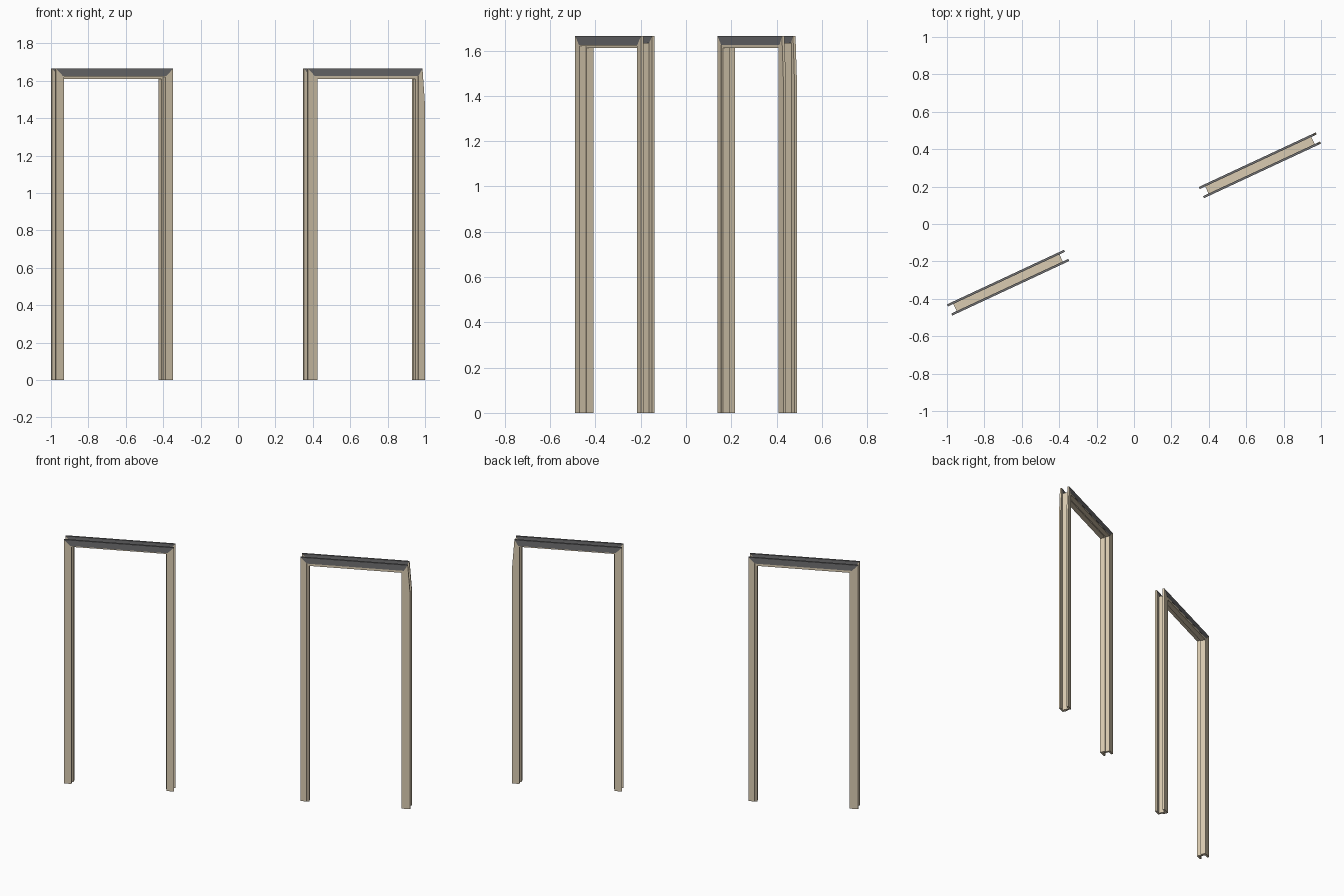
import bpy, bmesh, math
from mathutils import Matrix

if "Cube" in bpy.data.objects:
    bpy.data.objects.remove(bpy.data.objects["Cube"])

ANGLE = math.radians(25)
H, TOP = 0.345, 1.665      # half width and height over the casings
CASING = 0.040             # casing board width
DEPTH, BOARD = 0.033, 0.012  # half depth of the frame, casing thickness
SPREAD = 0.743             # distance of each frame from the centre


def material(name, rgb):
    m = bpy.data.materials.new(name)
    m.diffuse_color = (*rgb, 1)
    m.use_nodes = True
    m.node_tree.nodes["Principled BSDF"].inputs["Base Color"].default_value = m.diffuse_color
    return m


wood = material("pale_wood", (0.70, 0.60, 0.44))
grey = material("dark_grey", (0.16, 0.16, 0.165))


def prism(name, outline, y0, y1, mat, matrix):
    """Extrude an x/z outline along y."""
    bm = bmesh.new()
    face = bm.faces.new([bm.verts.new((x, y0, z)) for x, z in outline])
    ext = bmesh.ops.extrude_face_region(bm, geom=[face])
    verts = [v for v in ext["geom"] if isinstance(v, bmesh.types.BMVert)]
    bmesh.ops.translate(bm, verts=verts, vec=(0, y1 - y0, 0))
    bmesh.ops.recalc_face_normals(bm, faces=bm.faces)
    mesh = bpy.data.meshes.new(name)
    bm.to_mesh(mesh)
    bm.free()
    mesh.materials.append(mat)
    ob = bpy.data.objects.new(name, mesh)
    ob.matrix_world = matrix
    bpy.context.collection.objects.link(ob)
    return ob


def arch(outer, inner):
    """Upside-down U outline; both values are insets from the casing edge."""
    a, b = H - outer, H - inner
    return [(-a, 0), (-a, TOP - outer), (a, TOP - outer), (a, 0),
            (b, 0), (b, TOP - inner), (-b, TOP - inner), (-b, 0)]


def door_frame(side, turn, nick):
    place = (Matrix.Rotation(ANGLE, 4, "Z") @ Matrix.Translation((side * SPREAD, 0, 0))
             @ Matrix.Rotation(turn, 4, "Z"))
    inner = H - CASING
    # mitred casings on both faces
    for label, y0 in (("front", -DEPTH), ("back", DEPTH - BOARD)):
        for s in (-1, 1):
            # one leg leans in slightly near its top
            n = nick if s == -1 else 0
            prism(label + "_casing_leg",
                  [(s * H, 0), (s * H, 1.47), (s * (H - n), TOP),
                   (s * inner, TOP - CASING), (s * inner, 0)],
                  y0, y0 + BOARD, wood, place)
        prism(label + "_casing_head",
              [(nick - H, TOP), (H, TOP), (inner, TOP - CASING), (-inner, TOP - CASING)],
              y0, y0 + BOARD, grey, place)
    # jamb lining between the casings, and the raised door stop inside it
    prism("jamb", arch(0.032, 0.046), -DEPTH + 0.001, DEPTH - 0.001, wood, place)
    prism("door_stop", arch(0.046, 0.055), -0.002, DEPTH - 0.001, wood, place)


door_frame(-1, 0, 0)
door_frame(1, math.pi, 0.015)
